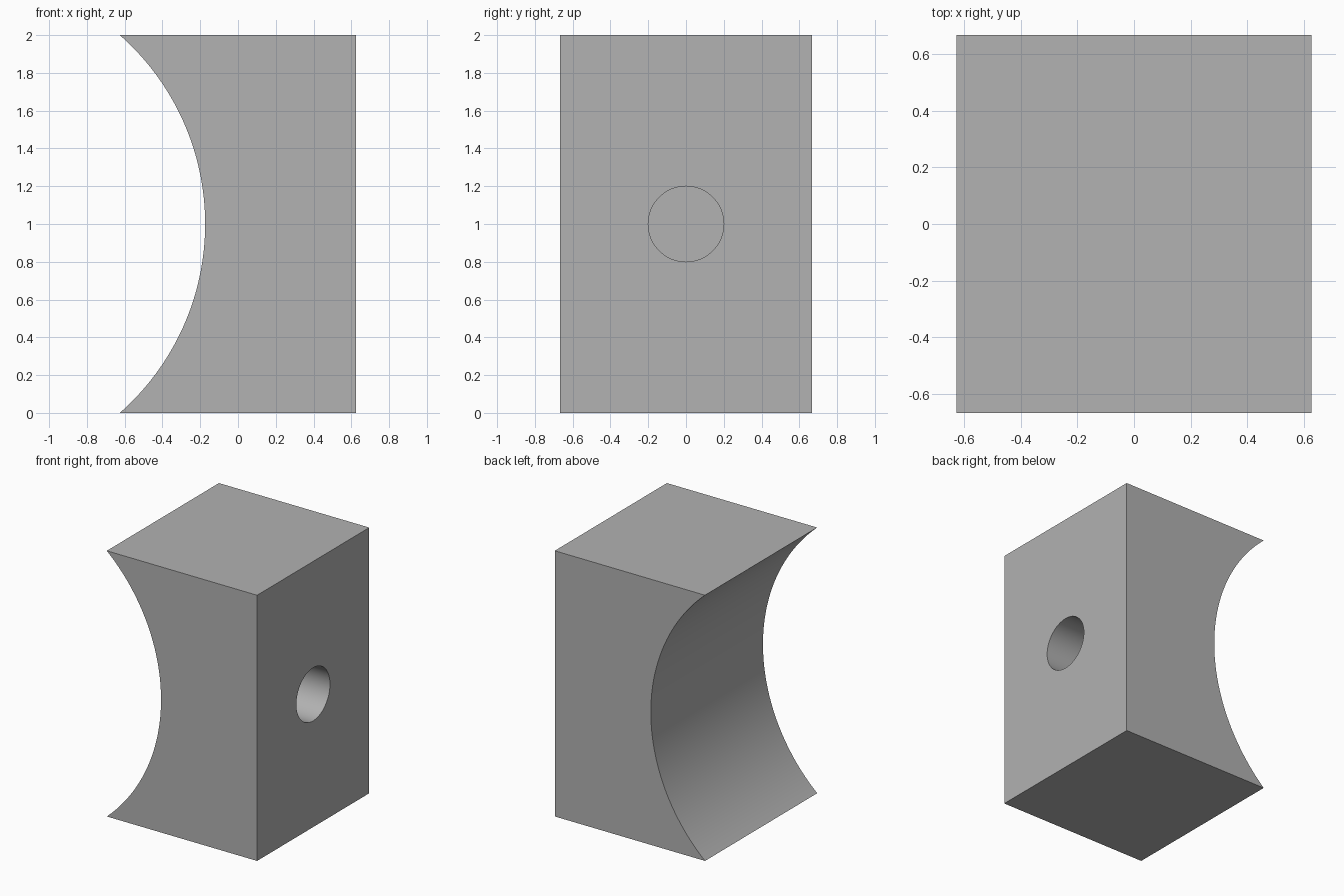
import bpy
import bmesh
from math import asin, cos, pi, sin
from mathutils import Matrix

default = bpy.data.objects.get("Cube")
if default:
    bpy.data.objects.remove(default, do_unlink=True)

HALF_X, HALF_Y, HEIGHT = 0.626, 0.667, 2.0
SADDLE_R, SADDLE_X = 1.333, -1.507
HOLE_R, HOLE_DEPTH = 0.2, 0.6
ARC_STEPS = 64

grey = bpy.data.materials.new("plain grey")
grey.use_nodes = True
colour = (0.445, 0.445, 0.445, 1)
grey.diffuse_color = colour
grey.node_tree.nodes["Principled BSDF"].inputs["Base Color"].default_value = colour


def make_object(name, bm):
    bmesh.ops.recalc_face_normals(bm, faces=bm.faces)
    mesh = bpy.data.meshes.new(name)
    bm.to_mesh(mesh)
    bm.free()
    mesh.materials.append(grey)
    obj = bpy.data.objects.new(name, mesh)
    bpy.context.collection.objects.link(obj)
    return obj


# Block: side profile with a concave arc, extruded front to back
half_angle = asin(HEIGHT / 2 / SADDLE_R)
profile = [(HALF_X, HEIGHT), (HALF_X, 0)]
for i in range(ARC_STEPS + 1):
    a = half_angle * (2 * i / ARC_STEPS - 1)
    profile.append((SADDLE_X + SADDLE_R * cos(a), HEIGHT / 2 + SADDLE_R * sin(a)))
bm = bmesh.new()
face = bm.faces.new([bm.verts.new((x, -HALF_Y, z)) for x, z in profile])
side = bmesh.ops.extrude_face_region(bm, geom=[face])["geom"]
bmesh.ops.translate(bm, vec=(0, 2 * HALF_Y, 0),
                    verts=[v for v in side if isinstance(v, bmesh.types.BMVert)])
block = make_object("saddle_block", bm)

# Blind hole in the flat side
bm = bmesh.new()
place = Matrix.Translation((HALF_X, 0, HEIGHT / 2)) @ Matrix.Rotation(pi / 2, 4, 'Y')
bmesh.ops.create_cone(bm, cap_ends=True, segments=64, radius1=HOLE_R, radius2=HOLE_R,
                      depth=2 * HOLE_DEPTH, matrix=place)
cutter = make_object("hole_cutter", bm)
cutter.hide_render = True

cut = block.modifiers.new("blind_hole", 'BOOLEAN')
cut.operation = 'DIFFERENCE'
cut.solver = 'EXACT'
cut.object = cutter
bpy.ops.object.select_all(action='DESELECT')
block.select_set(True)
bpy.context.view_layer.objects.active = block
bpy.ops.object.modifier_apply(modifier=cut.name)
bpy.data.objects.remove(cutter, do_unlink=True)

# Smooth the curved faces, keep the corners sharp
bpy.ops.object.shade_smooth_by_angle(angle=pi / 6)
